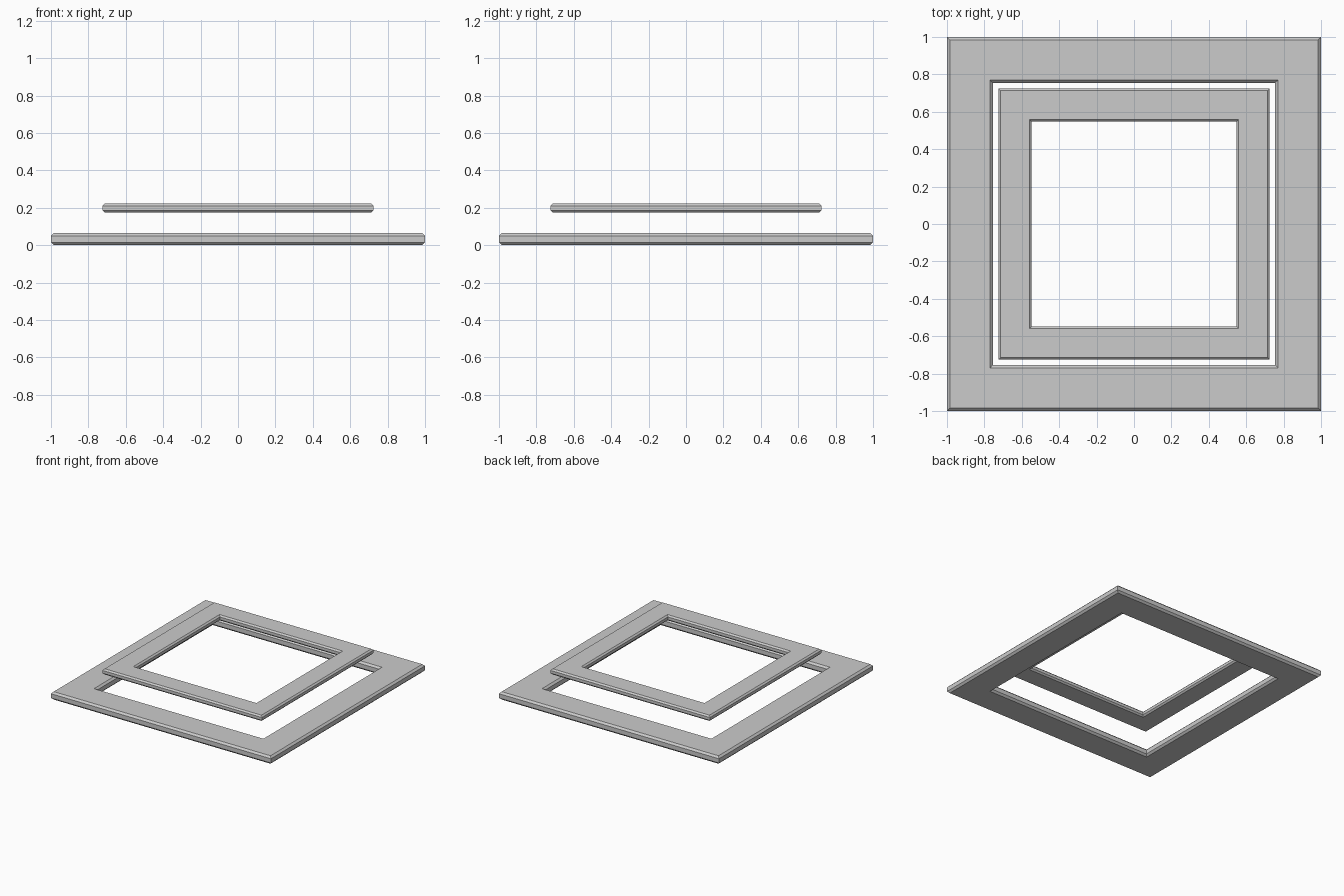
import bpy

if "Cube" in bpy.data.objects:
    bpy.data.objects.remove(bpy.data.objects["Cube"])

CORNERS = [(1, 1), (-1, 1), (-1, -1), (1, -1)]


def square_frame(name, outer, inner, z0, z1, c):
    """Sweep a chamfered bar section round a square; sizes are half-widths."""
    section = [(outer - c, z0), (outer, z0 + c), (outer, z1 - c), (outer - c, z1),
               (inner + c, z1), (inner, z1 - c), (inner, z0 + c), (inner + c, z0)]
    n = len(section)
    verts = [(sx * r, sy * r, z) for sx, sy in CORNERS for r, z in section]
    faces = []
    for k in range(4):
        a, b = k * n, (k + 1) % 4 * n
        for i in range(n):
            j = (i + 1) % n
            faces.append((a + i, b + i, b + j, a + j))
    mesh = bpy.data.meshes.new(name)
    mesh.from_pydata(verts, [], faces)
    if sum(f.normal.z * (f.center.z - (z0 + z1) / 2) for f in mesh.polygons) < 0:
        mesh.flip_normals()
    obj = bpy.data.objects.new(name, mesh)
    bpy.context.collection.objects.link(obj)
    return obj


# wide lower frame and the smaller frame floating above it
square_frame("lower_frame", 1.0, 0.755, 0.0, 0.065, 0.015)
square_frame("upper_frame", 0.725, 0.548, 0.175, 0.222, 0.012)
